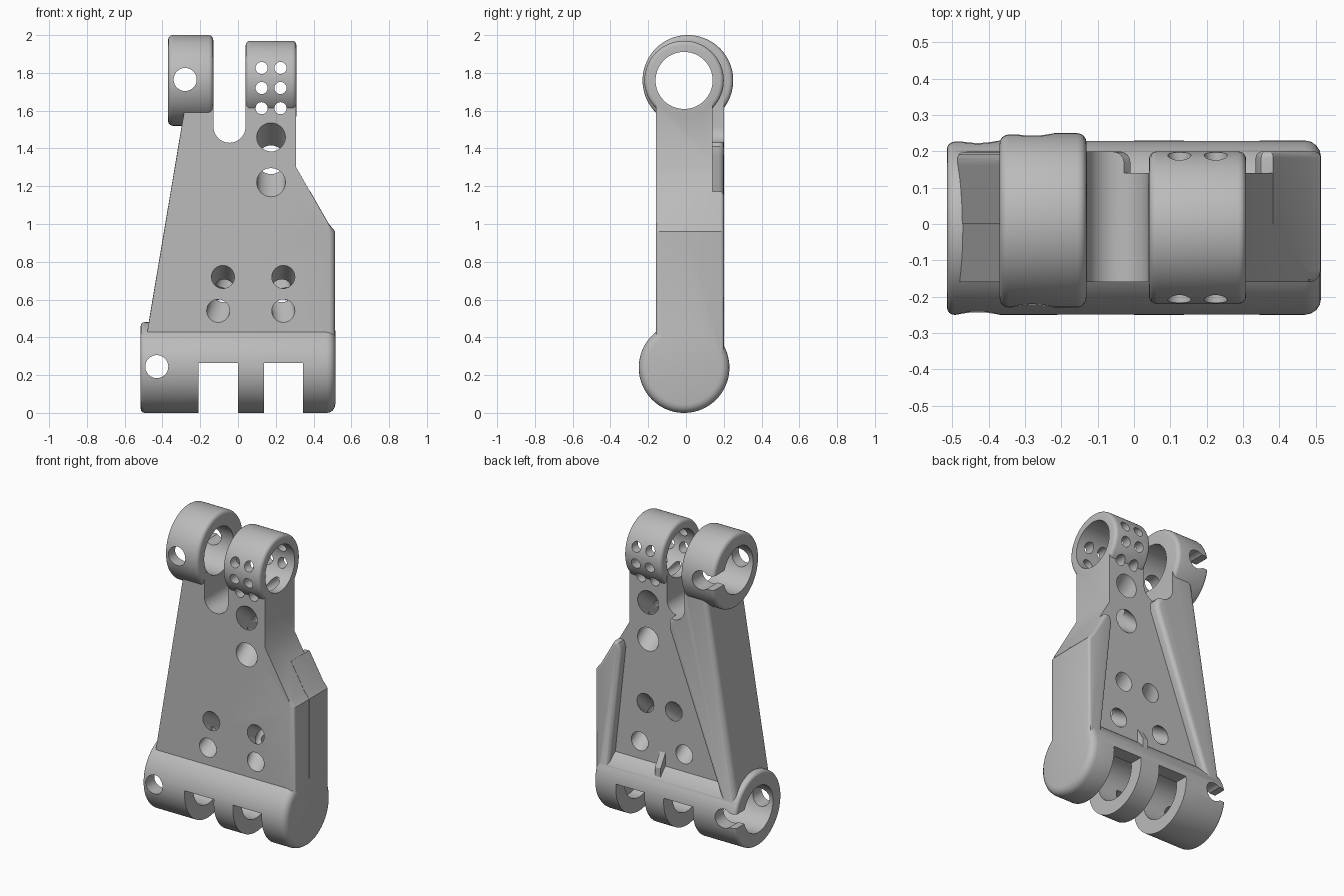
import bpy, bmesh
from math import radians, sin, cos, pi
from mathutils import Vector

cube = bpy.data.objects.get("Cube")
if cube:
    bpy.data.objects.remove(cube, do_unlink=True)

grey = bpy.data.materials.new("satin_grey")
grey.use_nodes = True
grey.diffuse_color = (0.5, 0.5, 0.5, 1)
grey.node_tree.nodes["Principled BSDF"].inputs["Base Color"].default_value = (0.5, 0.5, 0.5, 1)


def finish(bm, name):
    """Turn a closed bmesh into an object with outward normals."""
    bmesh.ops.recalc_face_normals(bm, faces=bm.faces)
    if bm.calc_volume(signed=True) < 0:
        bmesh.ops.reverse_faces(bm, faces=bm.faces)
    mesh = bpy.data.meshes.new(name)
    bm.to_mesh(mesh)
    bm.free()
    mesh.materials.append(grey)
    ob = bpy.data.objects.new(name, mesh)
    bpy.context.collection.objects.link(ob)
    return ob


def round_edges(bm, rule, radius):
    edges = [e for e in bm.edges if all(rule(v.co) for v in e.verts)]
    bmesh.ops.bevel(bm, geom=edges, offset=radius, segments=4, profile=0.5,
                    affect='EDGES', clamp_overlap=True)


def prism(name, points, low, high, axis="y", rule=None, radius=0):
    """Solid from an xz outline along y, or a yz outline along x."""
    bm = bmesh.new()

    def place(p, depth):
        return (p[0], depth, p[1]) if axis == "y" else (depth, p[0], p[1])

    a = [bm.verts.new(place(p, low)) for p in points]
    b = [bm.verts.new(place(p, high)) for p in points]
    bm.faces.new(a)
    bm.faces.new(b[::-1])
    for i in range(len(points)):
        bm.faces.new((a[i - 1], b[i - 1], b[i], a[i]))
    if rule:
        bmesh.ops.recalc_face_normals(bm, faces=bm.faces)
        round_edges(bm, rule, radius)
    return finish(bm, name)


def box(name, x, y, z):
    return prism(name, [(x[0], z[0]), (x[1], z[0]), (x[1], z[1]), (x[0], z[1])], *y)


def tube(name, start, end, radius, axis="y", segments=32, rounds=()):
    """Cylinder between two points whose ends stay square to the axis."""
    bm = bmesh.new()
    bmesh.ops.create_cone(bm, cap_ends=True, segments=segments,
                          radius1=radius, radius2=radius, depth=2)
    for v in bm.verts:
        centre = Vector(start if v.co.z < 0 else end)
        ring = (v.co.x, 0, v.co.y) if axis == "y" else (0, v.co.x, v.co.y)
        v.co = centre + Vector(ring)
    bmesh.ops.recalc_face_normals(bm, faces=bm.faces)
    for point, r in zip((start, end), rounds):
        round_edges(bm, lambda co: abs(co.x - point[0]) < 1e-4, r)
    return finish(bm, name)


def volume(mesh):
    bm = bmesh.new()
    bm.from_mesh(mesh)
    result = bm.calc_volume(signed=True)
    bm.free()
    return result


def combine(tool, operation):
    """Boolean the tool into the bracket, keeping the first sound result."""
    before = volume(bracket.data)
    for solver in ('MANIFOLD', 'EXACT', 'FLOAT'):
        mod = bracket.modifiers.new("combine", 'BOOLEAN')
        mod.operation, mod.solver, mod.object = operation, solver, tool
        bpy.context.view_layer.update()
        shape = bracket.evaluated_get(bpy.context.evaluated_depsgraph_get())
        mesh = bpy.data.meshes.new_from_object(shape)
        bracket.modifiers.remove(mod)
        ratio = volume(mesh) / before
        if (0.5 < ratio < 0.99999) if operation == 'DIFFERENCE' else (1.00001 < ratio < 3):
            bracket.data = mesh
            break
    bpy.data.objects.remove(tool, do_unlink=True)


def cut(tool):
    combine(tool, 'DIFFERENCE')


def add(tool):
    combine(tool, 'UNION')


# Tapered plate with a softened front right edge
bracket = prism("hinge_bracket", [
    (-0.51, 0.25), (0.513, 0.25), (0.513, 0.96), (0.48, 1.0), (0.308, 1.3),
    (0.308, 1.67), (-0.272, 1.67)], -0.16, 0.14,
    rule=lambda co: co.y < -0.159 and co.x > 0.47, radius=0.03)

# Raised ribs along both sides of the back
add(prism("left_rib", [
    (-0.503, 0.3), (-0.41, 0.3), (-0.01, 1.36), (-0.01, 1.41), (-0.05, 1.46),
    (-0.05, 1.67), (-0.273, 1.67)], 0.0, 0.2, rule=lambda co: co.y > 0.199, radius=0.03))
add(prism("right_rib", [
    (0.43, 0.25), (0.514, 0.25), (0.514, 0.961), (0.481, 1.001), (0.383, 1.172),
    (0.35, 1.17), (0.335, 1.13)], 0.0, 0.2, rule=lambda co: co.y > 0.199, radius=0.018))

# Rounded gap between the two arms
arc = [(-0.045 + 0.085 * cos(pi + pi * i / 20), 1.515 + 0.085 * sin(pi + pi * i / 20))
       for i in range(21)]
cut(prism("gap", [(-0.13, 2.1)] + arc + [(0.04, 2.1)], -0.5, 0.5))

# Bottom barrel, two upper rings and the small gusset
add(tube("barrel", (-0.515, -0.01, 0.24), (0.515, -0.01, 0.24), 0.24, "x", 96, (0.02, 0.045)))
add(tube("wide_ring", (-0.37, 0.01, 1.76), (-0.131, 0.01, 1.76), 0.24, "x", 96, (0.025, 0.025)))
add(tube("narrow_ring", (0.041, -0.01, 1.76), (0.309, -0.01, 1.76), 0.21, "x", 96, (0.022, 0.022)))
add(prism("gusset", [(0.1, 0.35), (0.19, 0.35), (0.19, 0.43), (0.1, 0.58)], 0.05, 0.09, "x"))

# Pin bores and knuckle slots
cut(tube("ring_bore", (-0.6, -0.01, 1.76), (0.6, -0.01, 1.76), 0.151, "x", 64))
cut(tube("barrel_bore", (-0.6, -0.01, 0.24), (0.42, -0.01, 0.24), 0.15, "x", 64))
for left, right in ((-0.21, 0.0), (0.138, 0.345)):
    cut(box("knuckle_slot", (left, right), (-0.5, 0.5), (-0.1, 0.265)))

# Cross holes with a notch running out to the end at the back
for x, z, end in ((-0.43, 0.245, -0.6), (-0.28, 1.765, -0.45)):
    cut(tube("cross_hole", (x, -0.5, z), (x, 0.5, z), 0.061))
    cut(box("notch", (end, x), (0.04, 0.5), (z - 0.045, z + 0.045)))

# Small vent holes through the narrow ring
for x in (0.125, 0.225):
    for z in (1.613, 1.72, 1.826):
        cut(tube("vent", (x, -0.5, z), (x, 0.5, z), 0.032, segments=24))

# Crossing slanted holes through the plate: front x, z, back x, z, radius
for fx, fz, bx, bz, r in (
        (0.175, 1.46, 0.175, 1.22, 0.076), (0.175, 1.22, 0.175, 1.46, 0.076),
        (-0.08, 0.72, -0.085, 0.54, 0.061), (-0.105, 0.54, -0.01, 0.8, 0.061),
        (0.24, 0.72, 0.235, 0.54, 0.061), (0.24, 0.54, 0.195, 0.8, 0.061)):
    front, back = Vector((fx, -0.16, fz)), Vector((bx, 0.14, bz))
    reach = (back - front) * 0.1
    cut(tube("slanted_hole", front - reach, back + reach, r))

bpy.ops.object.select_all(action='DESELECT')
bracket.select_set(True)
bpy.context.view_layer.objects.active = bracket
bpy.ops.object.shade_smooth_by_angle(angle=radians(30))
